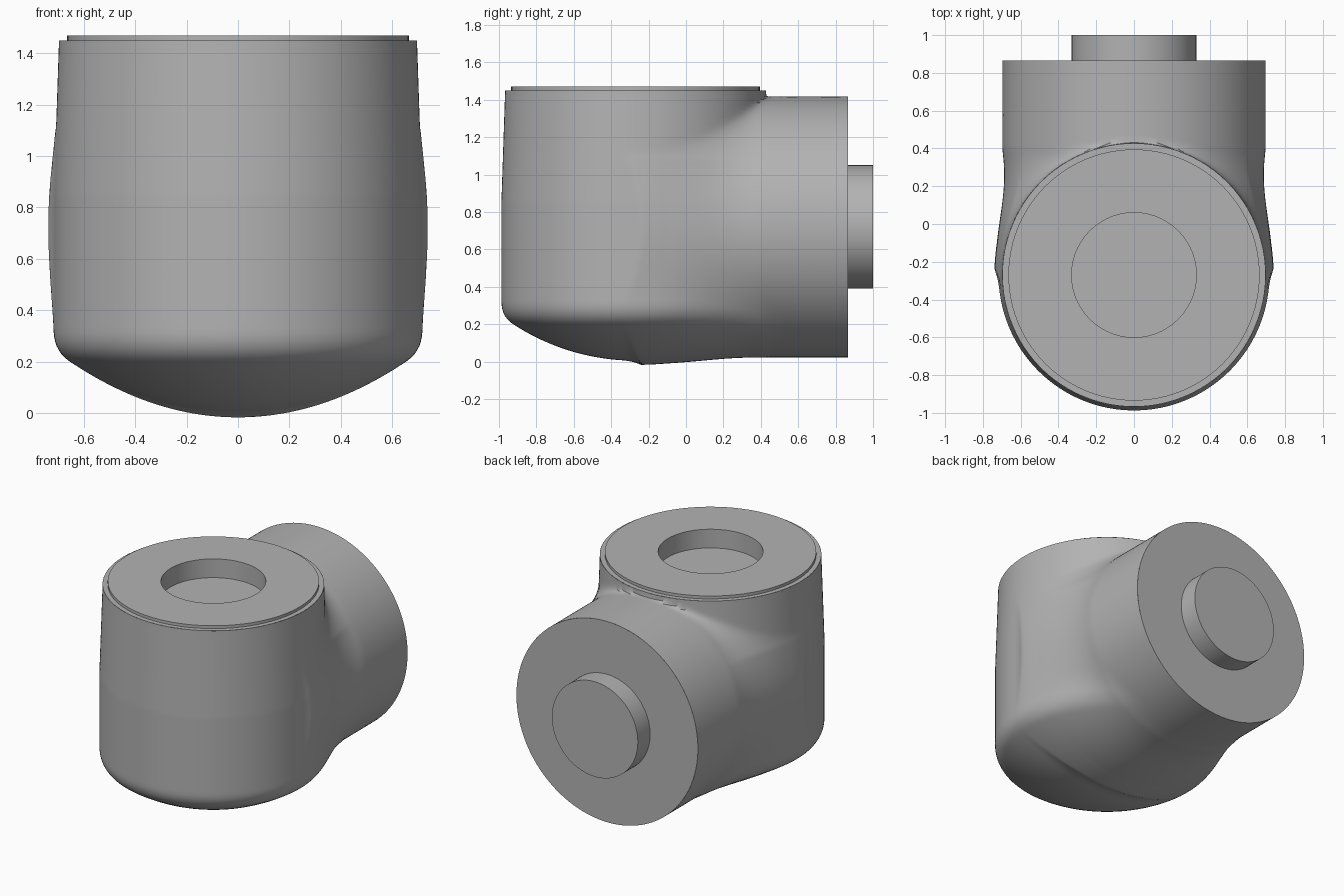
import bpy, bmesh, math
from mathutils import Vector, Matrix

cube = bpy.data.objects.get("Cube")
if cube:
    bpy.data.objects.remove(cube, do_unlink=True)

GREY = (0.45, 0.45, 0.45, 1)
metal = bpy.data.materials.new("mid grey")
metal.use_nodes = True
metal.diffuse_color = GREY
metal.node_tree.nodes["Principled BSDF"].inputs["Base Color"].default_value = GREY

AXIS_Y = -0.27    # upright drum axis
AXIS_Z = 0.72     # horizontal arm axis
TOP, BACK = 1.45, 0.865
DRUM_R, ARM_R = 0.697, 0.697


def clamp(v):
    return max(0.0, min(1.0, v))


def smooth_min(a, b, k):
    h = max(k - abs(a - b), 0) / k
    return min(a, b) - h * h * k / 4


def drum(p):
    """Slightly barrelled upright drum with a shallow domed bottom."""
    bulge = 0.02 * clamp((TOP - p.z) / 0.6)
    wall = math.hypot(p.x, p.y - AXIS_Y) - DRUM_R - bulge
    dome = (p - Vector((0, AXIS_Y, 1.2))).length - 1.195
    return -smooth_min(-wall, -dome, 0.06)


def arm(p):
    """Horizontal cylinder, slightly slimmer where it enters the drum."""
    radius = ARM_R - 0.05 * clamp((0.4 - p.y) / 0.5)
    return max(math.hypot(p.x, p.z - AXIS_Z) - radius, -0.15 - p.y)


def housing_distance(p):
    fillet = 0.2 * clamp((1.43 - p.z) / 0.35) + 0.004
    return smooth_min(drum(p), arm(p), fillet)


def add_object(name, bm):
    mesh = bpy.data.meshes.new(name)
    bm.to_mesh(mesh)
    bm.free()
    mesh.materials.append(metal)
    obj = bpy.data.objects.new(name, mesh)
    bpy.context.collection.objects.link(obj)
    bpy.ops.object.select_all(action="DESELECT")
    obj.select_set(True)
    bpy.context.view_layer.objects.active = obj
    bpy.ops.object.shade_smooth_by_angle(angle=math.radians(35))
    return obj


# Elbow housing: a sphere pushed out to the blended drum and arm, cut at both ends
bm = bmesh.new()
bmesh.ops.create_uvsphere(bm, u_segments=240, v_segments=150, radius=1)
centre = Vector((0, -0.1, AXIS_Z))
for v in bm.verts:
    ray = v.co.normalized()
    near, far = 0.0, 1.8
    for _ in range(18):
        mid = (near + far) / 2
        if housing_distance(centre + ray * mid) < 0:
            near = mid
        else:
            far = mid
    v.co = centre + ray * near
for point, normal in (((0, 0, TOP), (0, 0, 1)), ((0, BACK, 0), (0, 1, 0))):
    bmesh.ops.bisect_plane(bm, geom=bm.verts[:] + bm.edges[:] + bm.faces[:],
                           plane_co=point, plane_no=normal, clear_outer=True)
add_object("elbow_housing", bm)


def lathe(name, profile, matrix):
    """Spin a (radius, height) profile around local z."""
    bm = bmesh.new()
    verts = [bm.verts.new((r, 0, h)) for r, h in profile]
    edges = [bm.edges.new(pair) for pair in zip(verts, verts[1:])]
    bmesh.ops.spin(bm, geom=verts + edges, cent=(0, 0, 0), axis=(0, 0, 1),
                   angle=math.tau, steps=96, use_merge=True)
    bmesh.ops.remove_doubles(bm, verts=bm.verts[:], dist=1e-4)
    bm.normal_update()
    # The profile's first face is a flat disc that must look outward
    disc = min(bm.faces, key=lambda f: f.calc_center_median().xy.length)
    if disc.normal.z < 0:
        bmesh.ops.reverse_faces(bm, faces=bm.faces[:])
    bm.transform(matrix)
    return add_object(name, bm)


# Top flange with raised lip and round socket
lathe("top_flange_socket",
      [(0, -0.11), (0.33, -0.11), (0.33, 0.02), (0.665, 0.02), (0.665, 0), (DRUM_R, 0)],
      Matrix.Translation((0, AXIS_Y, TOP)))

# Rear face with protruding round shaft
lathe("rear_flange_shaft",
      [(0, 1 - BACK), (0.33, 1 - BACK), (0.33, 0), (ARM_R, 0)],
      Matrix.Translation((0, BACK, AXIS_Z)) @ Matrix.Rotation(-math.pi / 2, 4, "X"))
